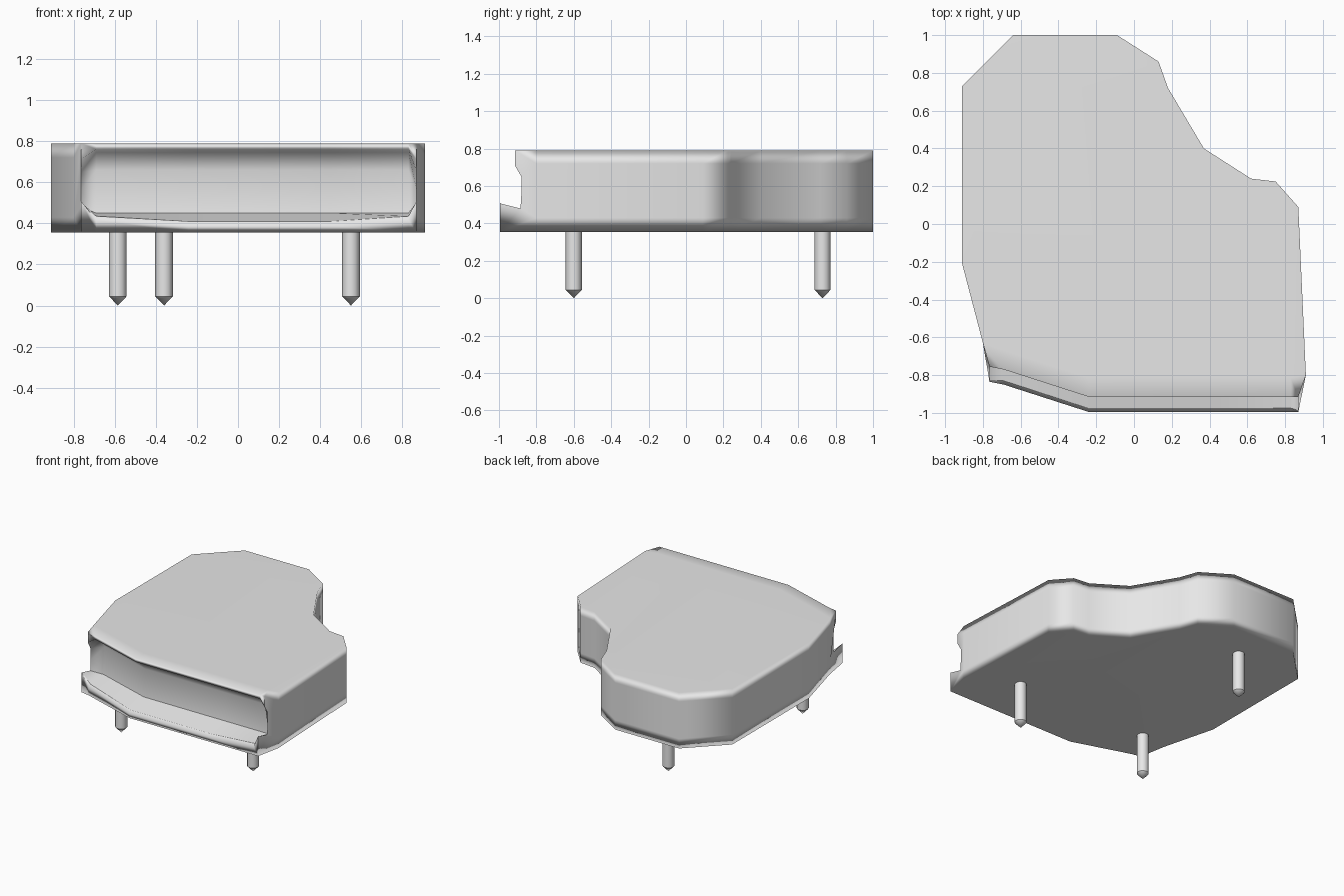
import bpy
import bmesh

cube = bpy.data.objects.get("Cube")
if cube:
    bpy.data.objects.remove(cube, do_unlink=True)

GREY = (0.8, 0.8, 0.8, 1)
grey = bpy.data.materials.new("plain grey")
grey.use_nodes = True
grey.diffuse_color = GREY
grey.node_tree.nodes["Principled BSDF"].inputs["Base Color"].default_value = GREY

BOTTOM, TOP = 0.355, 0.79
LEVELS = (BOTTOM, 0.43, 0.72, TOP)


def finish(bm, name):
    bmesh.ops.recalc_face_normals(bm, faces=bm.faces[:])
    for f in bm.faces:
        f.smooth = True
    mesh = bpy.data.meshes.new(name)
    bm.to_mesh(mesh)
    bm.free()
    mesh.materials.append(grey)
    obj = bpy.data.objects.new(name, mesh)
    bpy.context.collection.objects.link(obj)
    return obj


def build_case():
    bm = bmesh.new()
    # Curved side wall, from the treble front corner round to the bass front corner
    outline = [(0.91, -0.80), (0.87, 0.09), (0.75, 0.225), (0.62, 0.24), (0.37, 0.40),
               (0.18, 0.72), (0.13, 0.86), (-0.09, 1), (-0.64, 1), (-0.91, 0.73),
               (-0.91, -0.21), (-0.80, -0.63)]
    side = [[bm.verts.new((x, y, z)) for z in LEVELS] for x, y in outline]
    for a, b in zip(side, side[1:]):
        for i in range(len(LEVELS) - 1):
            bm.faces.new((a[i], b[i], b[i + 1], a[i + 1]))

    # Front section: lid lip, keyboard recess, shelf and bottom rail
    def middle(lip):
        return [(0.1, TOP), (0, TOP), (0, 0.76), (0.05, 0.745), (0.12, 0.66),
                (0.1, 0.45), (-0.06, lip), (-0.08, lip - 0.02), (-0.08, BOTTOM)]

    end = [(0, TOP), (0, 0.71), (0.035, 0.65), (0.035, 0.56),
           (0.03, 0.48), (-0.07, 0.505), (-0.08, 0.51), (-0.08, BOTTOM)]

    def column(x, y, profile):
        return [bm.verts.new((x, y + d, z)) for d, z in profile]

    bass = [side[-1][-1]] + column(-0.765, -0.755, end)
    treble = [side[0][-1]] + column(0.87, -0.915, end)
    mids = [column(x, y, middle(lip)) for x, y, lip in
            ((-0.69, -0.77, 0.435), (-0.24, -0.915, 0.41),
             (0.45, -0.915, 0.41), (0.83, -0.915, 0.435))]
    front = [bass] + mids + [treble]
    for a, b in zip(front, front[1:]):
        for i in range(len(a) - 1):
            bm.faces.new((a[i], a[i + 1], b[i + 1], b[i]))

    # Cheeks, lid and underside
    cheeks = [bm.faces.new(col + wall[:-1]) for col, wall in
              ((bass, side[-1]), (treble, side[0]))]
    bm.faces.new([w[-1] for w in side] + [c[0] for c in mids])
    bm.faces.new([w[0] for w in side] + [c[-1] for c in front])

    # Crisp edges on the cheek fronts and the keyboard shelf
    for col in (bass, treble):
        for a, b in zip(col[1:], col[2:]):
            bm.edges.get((a, b)).smooth = False
    for a, b in zip(front, front[1:]):
        for row in (5, 6):
            bm.edges.get((a[row], b[row])).smooth = False

    case = finish(bm, "piano_case")
    mod = case.modifiers.new("weighted_normals", 'WEIGHTED_NORMAL')
    mod.mode = 'FACE_AREA'
    mod.keep_sharp = True


def build_leg(name, x, y, sides=12, radius=0.043):
    # Round post with a pointed foot
    bm = bmesh.new()
    tip, top = 0.045, BOTTOM + 0.01
    for r, low, high in ((radius, tip, top), (0, 0, tip)):
        made = bmesh.ops.create_cone(bm, cap_ends=False, segments=sides, radius1=r,
                                     radius2=radius, depth=high - low)
        bmesh.ops.translate(bm, verts=made["verts"], vec=(x, y, (low + high) / 2))
    bmesh.ops.remove_doubles(bm, verts=bm.verts[:], dist=0.0005)
    for e in bm.edges:
        if all(abs(v.co.z - tip) < 0.001 for v in e.verts):
            e.smooth = False
    finish(bm, name)


build_case()
for leg_name, leg_x, leg_y in (("front_right_leg", -0.585, -0.6),
                               ("front_left_leg", 0.55, -0.6),
                               ("back_leg", -0.36, 0.73)):
    build_leg(leg_name, leg_x, leg_y)
